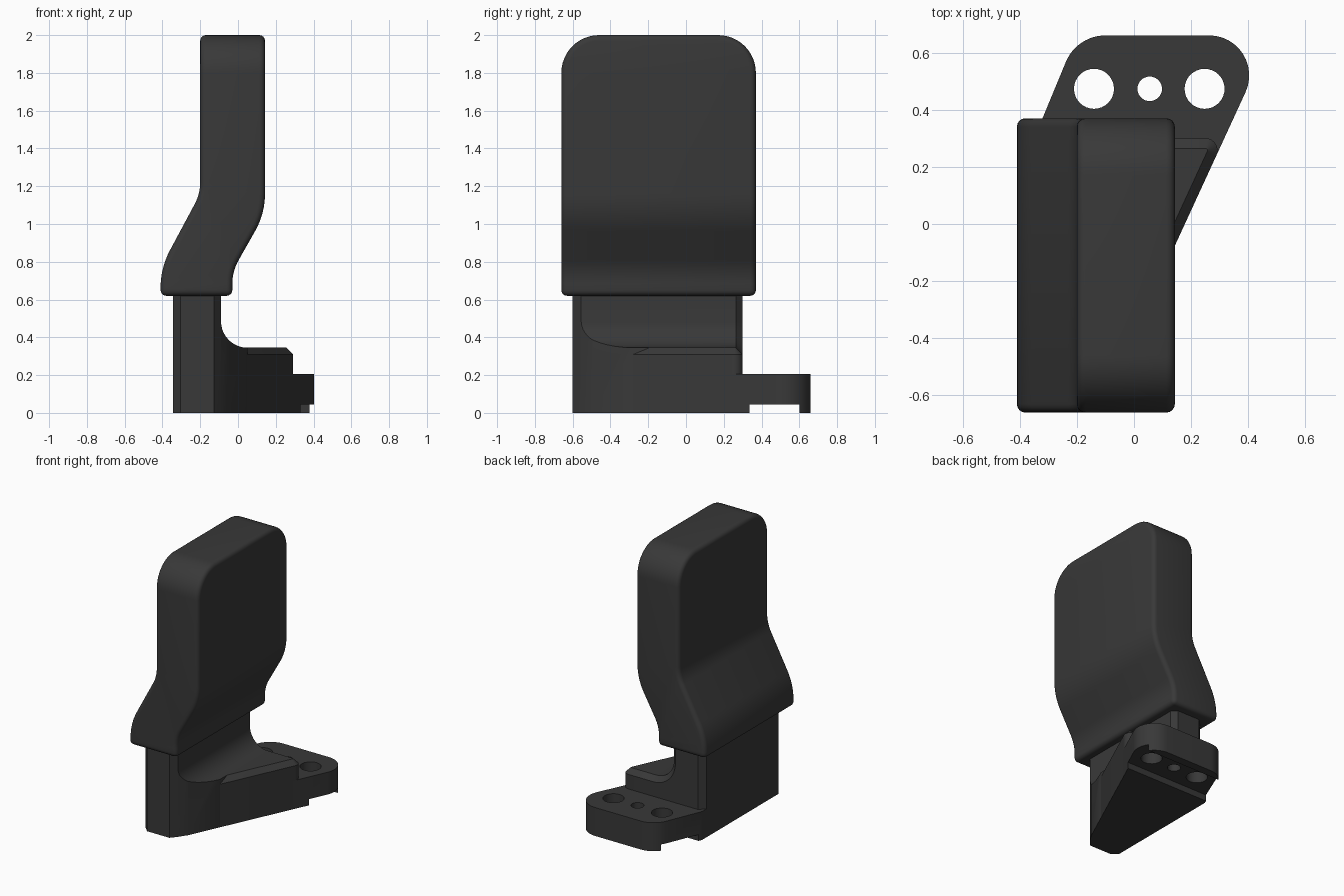
import bpy, bmesh, math
from mathutils import Vector

if "Cube" in bpy.data.objects:
    bpy.data.objects.remove(bpy.data.objects["Cube"])

mat = bpy.data.materials.new("dark_plastic")
mat.diffuse_color = (0.04, 0.04, 0.04, 1)
mat.use_nodes = True
mat.node_tree.nodes["Principled BSDF"].inputs["Base Color"].default_value = mat.diffuse_color


def rounded(corners, segs=8):
    """Outline from (a, b, radius) corners, arcs replacing each rounded corner."""
    out, n = [], len(corners)
    for i, (a, b, r) in enumerate(corners):
        p = Vector((a, b))
        if r == 0:
            out.append((a, b))
            continue
        d0 = (Vector(corners[i - 1][:2]) - p).normalized()
        d1 = (Vector(corners[(i + 1) % n][:2]) - p).normalized()
        half = d0.angle(d1) / 2
        c = p + (d0 + d1).normalized() * (r / math.sin(half))
        v0 = p + d0 * (r / math.tan(half)) - c
        v1 = p + d1 * (r / math.tan(half)) - c
        sweep = math.atan2(v0.x * v1.y - v0.y * v1.x, v0.dot(v1))
        for k in range(segs + 1):
            t = sweep * k / segs
            s, co = math.sin(t), math.cos(t)
            out.append((c.x + v0.x * co - v0.y * s, c.y + v0.x * s + v0.y * co))
    return out


def prism(outline, axis, lo, hi):
    """Extrude an outline along z (xy outline) or y (xz outline)."""
    bm = bmesh.new()
    place = (lambda a, b, h: (a, b, h)) if axis == 'z' else (lambda a, b, h: (a, h, b))
    bottom = [bm.verts.new(place(a, b, lo)) for a, b in outline]
    top = [bm.verts.new(place(a, b, hi)) for a, b in outline]
    bm.faces.new(bottom)
    bm.faces.new(top)
    n = len(outline)
    for i in range(n):
        j = (i + 1) % n
        bm.faces.new((bottom[i], bottom[j], top[j], top[i]))
    bmesh.ops.recalc_face_normals(bm, faces=bm.faces)
    return bm


def bevel(bm, test, size, segs):
    edges = [e for e in bm.edges if test(*[v.co for v in e.verts])]
    bmesh.ops.bevel(bm, geom=edges, offset=size, offset_type='OFFSET', segments=segs,
                    profile=0.5, affect='EDGES', clamp_overlap=False)


def make(name, bm):
    bmesh.ops.recalc_face_normals(bm, faces=bm.faces)
    me = bpy.data.meshes.new(name)
    bm.to_mesh(me)
    bm.free()
    ob = bpy.data.objects.new(name, me)
    bpy.context.collection.objects.link(ob)
    me.materials.append(mat)
    return ob


def activate(ob):
    bpy.ops.object.select_all(action='DESELECT')
    ob.select_set(True)
    bpy.context.view_layer.objects.active = ob


def finish(ob):
    activate(ob)
    for m in list(ob.modifiers):
        bpy.ops.object.modifier_apply(modifier=m.name)
    bpy.ops.object.shade_smooth_by_angle(angle=math.radians(30))


def slant(y):
    """x of the slanted right wall of the base."""
    return 0.144 + 0.46 * (y + 0.074)


# Grip pad: bent slab, big round top corners, small rounding on all edges
bm = prism(rounded([(-0.41, 0.62, 0), (-0.03, 0.62, 0), (-0.03, 0.75, 0.25),
                    (0.143, 1.055, 0.4), (0.143, 2.0, 0), (-0.2, 2.0, 0),
                    (-0.2, 1.16, 0.25), (-0.41, 0.768, 0.42)]), 'y', -0.66, 0.37)
bevel(bm, lambda a, b: a.z > 1.99 and b.z > 1.99 and abs(a.y - b.y) < 1e-4, 0.2, 12)
pad = make("grip_pad", bm)
mod = pad.modifiers.new("edge_rounding", 'BEVEL')
mod.width, mod.segments = 0.03, 4
mod.limit_method, mod.angle_limit = 'ANGLE', math.radians(40)
mod.use_clamp_overlap = False
finish(pad)

# Stem: upright with a concave fillet at its foot, corners trimmed by planes
bm = prism([(-0.345, 0), (0.05, 0)] +
           [(0.05 - 0.14 * math.sin(t), 0.485 - 0.14 * math.cos(t))
            for t in [math.pi / 2 * k / 10 for k in range(11)]] +
           [(-0.09, 0.68), (-0.345, 0.68)], 'y', -0.6, 0.3)
bevel(bm, lambda a, b: min(a.y, b.y) > 0.29 and min(a.z, b.z) > 0.34
      and min(a.x, b.x) > -0.1, 0.035, 1)
trims = [((slant(0), 0), (1, -0.46)), ((-0.09, -0.555), (0.055, -0.038)),
         ((-0.09, -0.555), (0.045, -0.037)),
         ((-0.345, -0.56), (-1, -1)), ((-0.345, 0.26), (-1, 1))]
for (px, py), (nx, ny) in trims:
    cut = bmesh.ops.bisect_plane(bm, geom=bm.verts[:] + bm.edges[:] + bm.faces[:],
                                 plane_co=(px, py, 0), plane_no=Vector((nx, ny, 0)).normalized(),
                                 clear_outer=True, dist=1e-5)
    rim = [e for e in bm.edges if e.is_boundary]
    bmesh.ops.holes_fill(bm, edges=rim, sides=0)
finish(make("stem", bm))

# Step: wedge beside the stem with a chamfered top rim
bm = prism(rounded([(0.05, slant(0) and -0.278, 0), (slant(0.3), 0.3, 0.042),
                    (0.05, 0.3, 0)]), 'z', 0, 0.345)
bevel(bm, lambda a, b: min(a.z, b.z) > 0.34 and max(a.x, b.x) > 0.051
      , 0.035, 1)
finish(make("step", bm))

# Mounting tab: rounded plate with a groove below and three through holes
tab = make("mounting_tab", prism(rounded([
    (-0.345, 0.22, 0), (slant(0.22), 0.22, 0), (slant(0.66), 0.66, 0.14),
    (-0.2, 0.66, 0.15), (-0.345, 0.31, 0)], 12), 'z', 0, 0.205))


def circle(x, y, r):
    return [(x + r * math.cos(math.tau * k / 32), y + r * math.sin(math.tau * k / 32))
            for k in range(32)]


cutters = [prism([(-1, 0.335), (1, 0.335), (1, 0.6), (-1, 0.6)], 'z', -0.2, 0.045)]
cutters += [prism(circle(x, 0.473, r), 'z', -0.3, 0.4)
            for x, r in ((-0.14, 0.07), (0.055, 0.043), (0.247, 0.07))]
tools = []
for c in cutters:
    tool = make("cutter", c)
    tool.hide_render = True
    mod = tab.modifiers.new("cut", 'BOOLEAN')
    mod.operation, mod.solver, mod.object = 'DIFFERENCE', 'EXACT', tool
    tools.append(tool)
finish(tab)
for tool in tools:
    bpy.data.objects.remove(tool)
